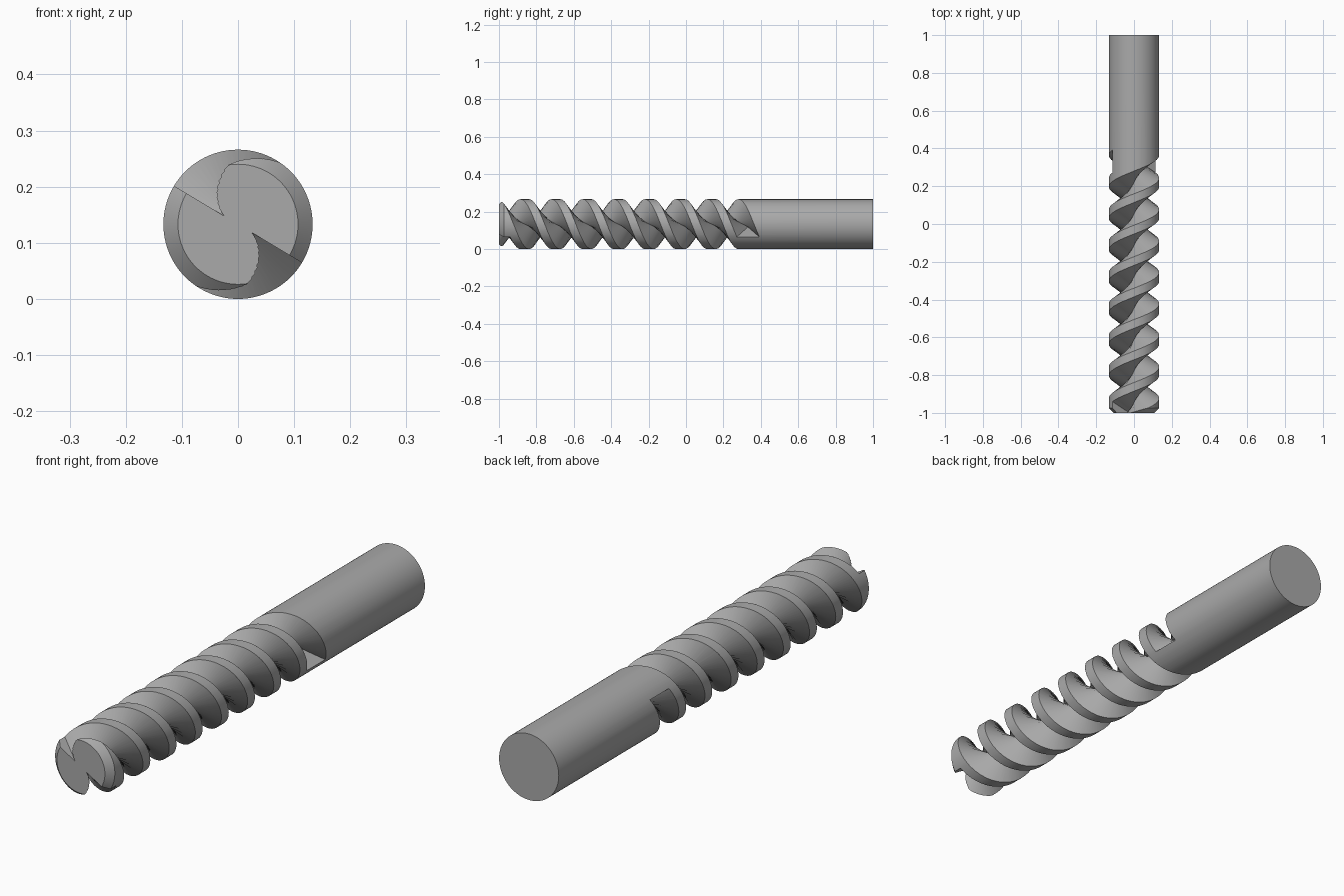
import bpy, bmesh, math

cube = bpy.data.objects.get("Cube")
if cube:
    bpy.data.objects.remove(cube, do_unlink=True)

R = 0.133            # shank radius, also the axis height
CHAMFER = 0.026
ROOT = 0.028         # radius at the bottom of a flute
OUTER = 0.15         # flute cutters reach past the surface
SLOPE = 0.57         # half width of a flute per unit of depth
PITCH, TURNS = 0.333, 4
START = math.radians(149)
SIDES = 96

steel = bpy.data.materials.new("grey steel")
steel.use_nodes = True
grey = (0.4, 0.4, 0.4, 1)
steel.diffuse_color = grey
steel.node_tree.nodes["Principled BSDF"].inputs["Base Color"].default_value = grey


def point(r, angle, y):
    return (r * math.cos(angle), y, R + r * math.sin(angle))


def loft(name, rings):
    """Skin a list of closed rings and cap both ends."""
    bm = bmesh.new()
    loops = [[bm.verts.new(p) for p in ring] for ring in rings]
    n = len(loops[0])
    for a, b in zip(loops, loops[1:]):
        for i in range(n):
            j = (i + 1) % n
            bm.faces.new((a[i], a[j], b[j], b[i]))
    bm.faces.new(loops[0])
    bm.faces.new(loops[-1])
    bmesh.ops.recalc_face_normals(bm, faces=bm.faces)
    mesh = bpy.data.meshes.new(name)
    bm.to_mesh(mesh)
    bm.free()
    obj = bpy.data.objects.new(name, mesh)
    bpy.context.collection.objects.link(obj)
    mesh.materials.append(steel)
    return obj


def flute_cutter(name, start):
    """Triangular groove profile swept along a right-hand helix."""
    steps = 72 * TURNS
    half = SLOPE * (OUTER - ROOT)
    rings = []
    for i in range(steps + 1):
        t = i / steps * TURNS
        a, y = start - math.tau * t, -1 + PITCH * t
        rings.append([point(ROOT, a, y), point(OUTER, a, y - half), point(OUTER, a, y + half)])
    return loft(name, rings)


# Round bar with a chamfered front end
profile = [(R - CHAMFER, -1), (R, -1 + CHAMFER), (R, 1)]
bar = loft("fluted_cutter_bar", [
    [point(r, math.tau * i / SIDES, y) for i in range(SIDES)] for r, y in profile])

# Two opposite helical flutes
for k in range(2):
    cutter = flute_cutter(f"flute_cutter_{k + 1}", START + math.pi * k)
    cut = bar.modifiers.new("flute", "BOOLEAN")
    cut.operation = "DIFFERENCE"
    cut.solver = "EXACT"
    cut.object = cutter
    bpy.context.view_layer.objects.active = bar
    bpy.ops.object.modifier_apply(modifier=cut.name)
    bpy.data.objects.remove(cutter, do_unlink=True)

# Smooth walls with crisp edges
bpy.ops.object.select_all(action="DESELECT")
bar.select_set(True)
bpy.context.view_layer.objects.active = bar
bpy.ops.object.shade_smooth_by_angle(angle=math.radians(30))
